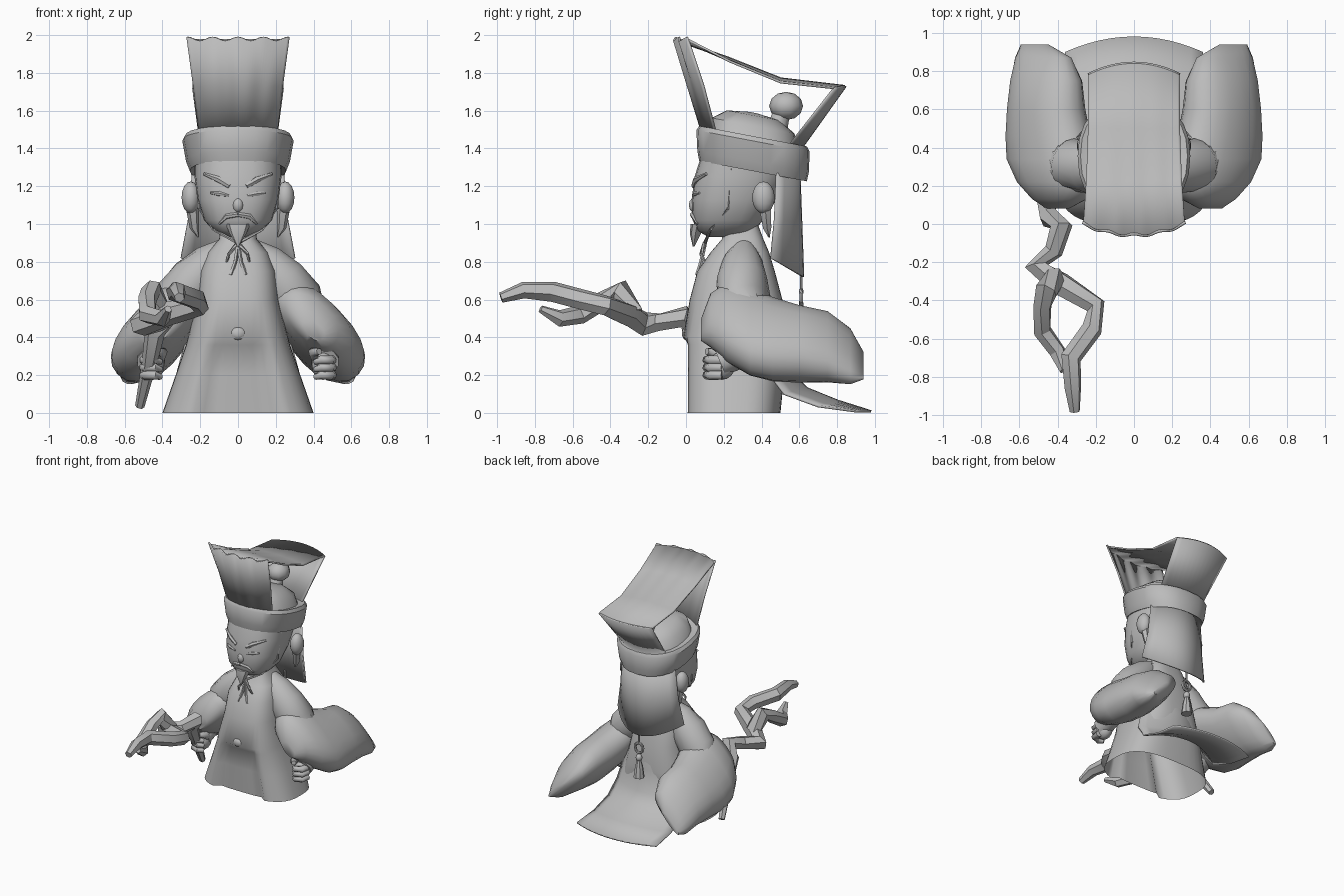
import bpy, bmesh, math
from mathutils import Vector as V

cube = bpy.data.objects.get("Cube")
if cube:
    bpy.data.objects.remove(cube)

grey = bpy.data.materials.new("plain grey")
grey.use_nodes = True
grey.diffuse_color = (0.5, 0.5, 0.5, 1)
grey.node_tree.nodes["Principled BSDF"].inputs["Base Color"].default_value = (0.5, 0.5, 0.5, 1)


def finish(name, bm, angle=40):
    bmesh.ops.recalc_face_normals(bm, faces=bm.faces)
    mesh = bpy.data.meshes.new(name)
    bm.to_mesh(mesh)
    bm.free()
    mesh.materials.append(grey)
    ob = bpy.data.objects.new(name, mesh)
    bpy.context.collection.objects.link(ob)
    bpy.ops.object.select_all(action="DESELECT")
    ob.select_set(True)
    bpy.context.view_layer.objects.active = ob
    bpy.ops.object.shade_smooth_by_angle(angle=math.radians(angle))
    return ob


def ring(c, u, v, n=20, p=1.0):
    """Rounded cross-section around c, spanned by the half axes u and v."""
    out = []
    for i in range(n):
        a = 2 * math.pi * i / n
        k, s = math.cos(a), math.sin(a)
        out.append(V(c) + V(u) * math.copysign(abs(k) ** p, k) + V(v) * math.copysign(abs(s) ** p, s))
    return out


def loft(name, rings, angle=40, base=True):
    bm = bmesh.new()
    rows = [[bm.verts.new(p) for p in r] for r in rings]
    n = len(rows[0])
    for a, b in zip(rows, rows[1:]):
        for i in range(n):
            bm.faces.new((a[i], a[(i + 1) % n], b[(i + 1) % n], b[i]))
    if base:
        bm.faces.new(rows[0])
    bm.faces.new(rows[-1])
    return finish(name, bm, angle)


def tube(name, pts, n=8, angle=40):
    """Tapered tube through (x, y, z, radius) points."""
    ps = [V(p[:3]) for p in pts]
    rings = []
    for i, p in enumerate(ps):
        t = (ps[min(i + 1, len(ps) - 1)] - ps[max(i - 1, 0)]).normalized()
        side = t.cross(V((0.3, 0.2, 1)) if abs(t.z) < 0.8 else V((0, 1, 0))).normalized()
        rings.append(ring(p, side * pts[i][3], t.cross(side) * pts[i][3], n))
    return loft(name, rings, angle)


def ball(name, c, scale, seg=14):
    bm = bmesh.new()
    bmesh.ops.create_uvsphere(bm, u_segments=seg, v_segments=seg // 2 + 1, radius=1)
    for v in bm.verts:
        v.co = V(c) + V([v.co[i] * scale[i] for i in range(3)])
    return finish(name, bm)


def sheet(name, rows, cols=16, pleat=0.0, points=0.0):
    """Bowed cloth from rows of (half width, y, bow in y, z, bow in z), with points on the last row."""
    bm = bmesh.new()
    grid = []
    for j, (w, y, by, z, bz) in enumerate(rows):
        t = j / (len(rows) - 1)
        line = []
        for i in range(cols + 1):
            s = 2 * i / cols - 1
            wave = math.cos(4 * math.pi * s)
            tip = points * wave if t == 1 else 0
            line.append(bm.verts.new((w * s, y + by * s * s + pleat * t * wave, z + bz * s * s + tip)))
        grid.append(line)
    for a, b in zip(grid, grid[1:]):
        for i in range(cols):
            bm.faces.new((a[i], a[i + 1], b[i + 1], b[i]))
    ob = finish(name, bm)
    mod = ob.modifiers.new("cloth", "SOLIDIFY")
    mod.thickness = 0.012
    mod.offset = 0
    return ob


def stack(name, rows, n=24, p=0.9, base=True):
    """Upright form from (z, half width, front y, back y)."""
    return loft(name, [ring((0, (f + b) / 2, z), (w, 0, 0), (0, (b - f) / 2, 0), n, p) for z, w, f, b in rows],
                base=base)


# Robe, open below, with a folded-in front panel
robe = stack("robe", [(0, .4, -.01, .5), (.2, .33, -.01, .52), (.36, .275, -.01, .53), (.4, .265, -.015, .53),
                      (.6, .215, .02, .51), (.75, .2, .06, .47), (.85, .16, .13, .44), (.92, .1, .19, .41),
                      (1.0, .09, .2, .38)], 40, 0.68, False)
for v in robe.data.vertices:
    if v.co.z < .38 and v.co.y < .2 and abs(v.co.x) < .22 - .25 * v.co.z:
        v.co.y += .05 - .05 * v.co.z
ball("belt_knot", (0, 0, .42), (.045, .022, .035), 8)
sheet("robe_train", [(.15, .43, -.05, .85, 0), (.2, .49, -.1, .6, 0), (.27, .53, -.12, .4, 0), (.32, .55, -.12, .22, 0),
                     (.34, .64, -.12, .13, -.03), (.35, .8, -.1, .065, -.03), (.36, .98, -.08, .008, 0)], 12)

# Sleeves, arms and hands
for sx, side in ((1, "left"), (-1, "right")):
    rows = [(.08, .4, .44, .07, .04), (.13, .39, .49, .17, .1), (.22, .4, .48, .26, .14), (.34, .435, .43, .285, .15),
            (.46, .45, .39, .265, .155), (.6, .46, .365, .235, .155), (.75, .46, .35, .225, .13),
            (.87, .475, .3, .19, .08), (.94, .52, .25, .1, .02)]
    d = math.sqrt(0.5)
    loft(side + "_sleeve", [ring((sx * x, y, z), (sx * a * d, 0, -a * d), (sx * b * d, 0, b * d), 20, 0.9)
                            for y, x, z, a, b in rows], 60)
    tube(side + "_upper_sleeve", [(sx * .07, .31, .87, .06), (sx * .14, .3, .8, .105), (sx * .23, .295, .7, .135),
                                  (sx * .32, .31, .59, .14), (sx * .42, .34, .45, .1)], 16, 60)
    tube(side + "_cuff", [(sx * .46, .3, .32, .08), (sx * .46, .18, .27, .075)], 10)
    ball(side + "_palm", (sx * .45, .19, .25), (.06, .07, .075))
    for k in range(3):
        z = .2 + k * .04
        tube(side + "_finger", [(sx * .5, .19, z, .024), (sx * .49, .13, z, .026),
                                (sx * .44, .11, z, .024), (sx * .41, .14, z - .01, .016)], 7, 60)
    tube(side + "_thumb", [(sx * .42, .2, .28, .03), (sx * .4, .15, .32, .028), (sx * .43, .11, .325, .018)], 7, 60)

# Gnarled staff with a closed fork
tube("staff", [(-.52, .28, .035, .025), (-.47, .13, .26, .04), (-.44, .03, .43, .055), (-.38, -.01, .51, .06),
               (-.42, -.14, .48, .05), (-.51, -.22, .47, .065), (-.39, -.31, .52, .065), (-.2, -.43, .57, .055),
               (-.22, -.55, .6, .055), (-.33, -.7, .64, .055), (-.32, -.86, .65, .045), (-.31, -.98, .61, .028)], 6, 30)
tube("staff_branch", [(-.41, -.28, .52, .06), (-.46, -.35, .65, .06), (-.48, -.43, .6, .05),
                      (-.48, -.56, .52, .05), (-.4, -.67, .5, .045), (-.37, -.77, .55, .02)], 6, 30)

# Head and face
stack("head", [(.93, .06, .12, .3), (.965, .13, .06, .36), (1.02, .18, .035, .41), (1.13, .215, .03, .48),
               (1.25, .23, .045, .54), (1.36, .23, .08, .56)], 24, 0.8)
ball("nose", (0, .045, 1.1), (.03, .03, .04), 10)
loft("goatee", [ring((0, .06, 1.0), (.065, 0, 0), (0, .035, 0), 8), ring((0, .05, .95), (.045, 0, 0), (0, .03, 0), 8),
                ring((0, .04, .88), (.004, 0, 0), (0, .004, 0), 8)])
for sx, side in ((1, "left"), (-1, "right")):
    tube(side + "_eyebrow", [(sx * .045, .042, 1.2, .014), (sx * .1, .055, 1.235, .018), (sx * .18, .107, 1.265, .008)], 6)
    tube(side + "_eye", [(sx * .05, .036, 1.15, .006), (sx * .1, .048, 1.16, .014), (sx * .145, .07, 1.165, .006)], 6)
    tube(side + "_moustache", [(0, .033, 1.05, .013), (sx * .06, .042, 1.04, .015), (sx * .1, .06, 1.0, .005)], 6)
    ball(side + "_ear", (sx * .25, .41, 1.14), (.05, .06, .085))
    tube(side + "_ear_lobe", [(sx * .24, .42, 1.08, .035), (sx * .23, .43, .98, .025), (sx * .21, .44, .93, .004)], 6)
    tube(side + "_chin_cord", [(sx * .22, .24, 1.3, .007), (sx * .205, .22, 1.08, .007),
                               (sx * .13, .13, .97, .007), (0, .1, .9, .01)], 5)
    tube(side + "_cord_loop", [(0, .1, .9, .012), (sx * .05, .08, .84, .01), (sx * .06, .1, .8, .006)], 5)
    tube(side + "_cord_end", [(0, .1, .9, .012), (sx * .015, .08, .8, .01), (sx * .04, .06, .73, .012)], 5)


# Hat band and cap, both tilted towards the back
def tilted(name, rows):
    return loft(name, [ring((0, .355, z), (rx, 0, 0), (0, ry, -.19 * ry), 24, 0.85) for rx, ry, z in rows])


tilted("hat_band", [(.2, .23, 1.31), (.255, .285, 1.28), (.275, .295, 1.33), (.295, .3, 1.44), (.28, .285, 1.465),
                    (.23, .23, 1.45)])
tilted("cap_dome", [(.24, .24, 1.42), (.2, .22, 1.52), (.12, .14, 1.575), (.02, .02, 1.59)])
tube("topknot_stem", [(0, .48, 1.5, .06), (0, .51, 1.6, .045)], 10)
ball("topknot", (0, .53, 1.625), (.085, .09, .075), 10)

# Tall pleated board, top cloth and rear fold
sheet("hat_front_board", [(.2, .09, .08, 1.47, -.03), (.235, .01, .08, 1.73, 0), (.27, -.06, .06, 1.98, 0)],
      40, 0.006, 0.01)
sheet("hat_top_cloth", [(.24, .84, -.06, 1.73, -.01), (.24, .5, 0, 1.77, -.02), (.25, .22, .01, 1.88, -.02),
                        (.265, -.055, .06, 1.975, 0)], 40, 0.006)
sheet("hat_rear_fold", [(.2, .61, -.06, 1.4, .02), (.24, .845, -.06, 1.73, -.01)], 12)

# Neck cloth and hanging tassel
sheet("neck_cloth", [(.24, .6, -.12, 1.27, 0), (.26, .61, -.14, 1.0, .03), (.3, .62, -.17, .72, .1)], 12)
tube("tassel_cord", [(0, .61, .78, .008), (0, .61, .64, .008)], 6)
tube("tassel_ring", [(.035 * math.sin(a * math.pi / 6), .61, .61 + .04 * math.cos(a * math.pi / 6), .012)
                     for a in range(13)], 6)
ball("tassel_bead", (0, .61, .53), (.026, .026, .03), 10)
tube("tassel_skirt", [(0, .61, .51, .016), (0, .61, .46, .03), (0, .61, .37, .042)], 8)
